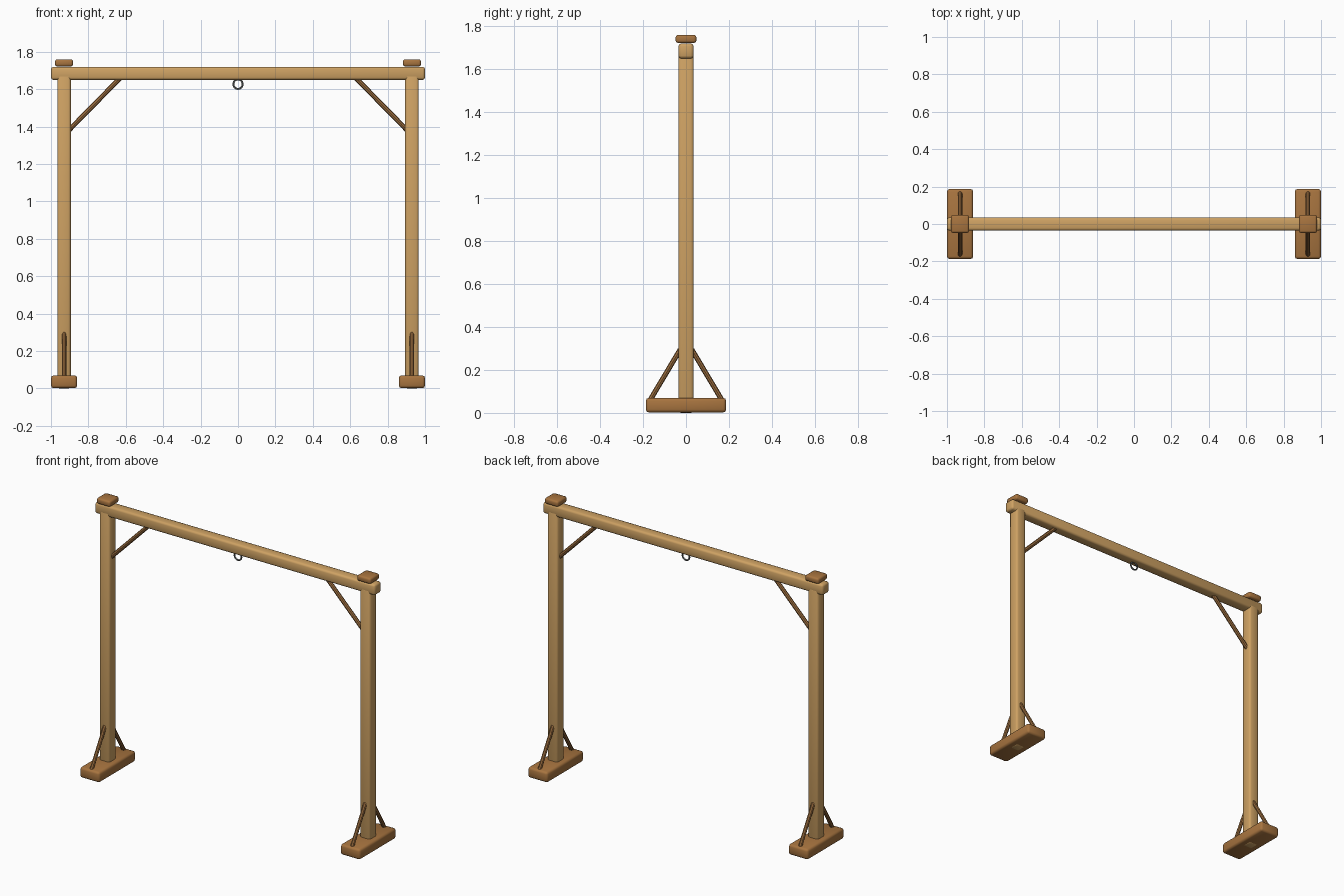
import bpy, bmesh, math
from mathutils import Vector

if "Cube" in bpy.data.objects:
    bpy.data.objects.remove(bpy.data.objects["Cube"])


def material(name, rgb):
    m = bpy.data.materials.new(name)
    m.diffuse_color = (*rgb, 1)
    m.use_nodes = True
    m.node_tree.nodes["Principled BSDF"].inputs["Base Color"].default_value = m.diffuse_color
    return m


TAN = material("light wood", (0.62, 0.36, 0.125))
BROWN = material("brown wood", (0.39, 0.175, 0.05))
BRACE = material("brace wood", (0.33, 0.155, 0.05))
METAL = material("dark metal", (0.10, 0.11, 0.11))


def finish(name, bm, mat, smooth=True):
    mesh = bpy.data.meshes.new(name)
    bm.to_mesh(mesh)
    bm.free()
    mesh.materials.append(mat)
    for p in mesh.polygons:
        p.use_smooth = smooth
    ob = bpy.data.objects.new(name, mesh)
    bpy.context.collection.objects.link(ob)
    return ob


def block(name, lo, hi, bevel, mat):
    """Timber block with softened edges."""
    lo, hi = Vector(lo), Vector(hi)
    bm = bmesh.new()
    bmesh.ops.create_cube(bm, size=1)
    bmesh.ops.scale(bm, vec=hi - lo, verts=bm.verts)
    bmesh.ops.translate(bm, vec=(lo + hi) / 2, verts=bm.verts)
    bmesh.ops.bevel(bm, geom=bm.edges[:], offset=bevel, segments=2,
                    profile=0.5, affect='EDGES')
    return finish(name, bm, mat)


def rod(name, a, b, radius, mat):
    """Eight-sided rod between two points."""
    a, b = Vector(a), Vector(b)
    bm = bmesh.new()
    bmesh.ops.create_cone(bm, cap_ends=True, segments=8, radius1=radius,
                          radius2=radius, depth=(b - a).length)
    rot = (b - a).to_track_quat('Z', 'Y').to_matrix()
    bmesh.ops.rotate(bm, matrix=rot, verts=bm.verts)
    bmesh.ops.translate(bm, vec=(a + b) / 2, verts=bm.verts)
    return finish(name, bm, mat, smooth=False)


# Crossbeam
block("crossbeam", (-1, -0.035, 1.65), (1, 0.035, 1.72), 0.013, TAN)

for side, s in (("left", -1), ("right", 1)):
    x = 0.93 * s
    # Upright, foot and cap
    block(side + "_post", (x - 0.036, -0.036, 0), (x + 0.036, 0.036, 1.68), 0.013, TAN)
    block(side + "_foot", (x - 0.07, -0.187, 0.002), (x + 0.07, 0.187, 0.07), 0.014, BROWN)
    block(side + "_cap", (x - 0.048, -0.048, 1.722), (x + 0.048, 0.048, 1.76), 0.011, BROWN)
    # Diagonal brace under the beam
    rod(side + "_beam_brace", (0.91 * s, 0, 1.375), (0.625 * s, 0, 1.665), 0.013, BRACE)
    # Front and back struts on the foot
    for end, t in (("front", -1), ("back", 1)):
        rod(f"{side}_{end}_strut", (x, 0.17 * t, 0.055), (x, 0.027 * t, 0.295), 0.012, BRACE)

# Hanging ring
bpy.ops.mesh.primitive_torus_add(major_segments=24, minor_segments=8,
                                 major_radius=0.025, minor_radius=0.005,
                                 location=(0, 0, 1.627), rotation=(math.pi / 2, 0, 0))
ring = bpy.context.object
ring.name = "ring"
ring.data.materials.append(METAL)
bpy.ops.object.shade_smooth()
